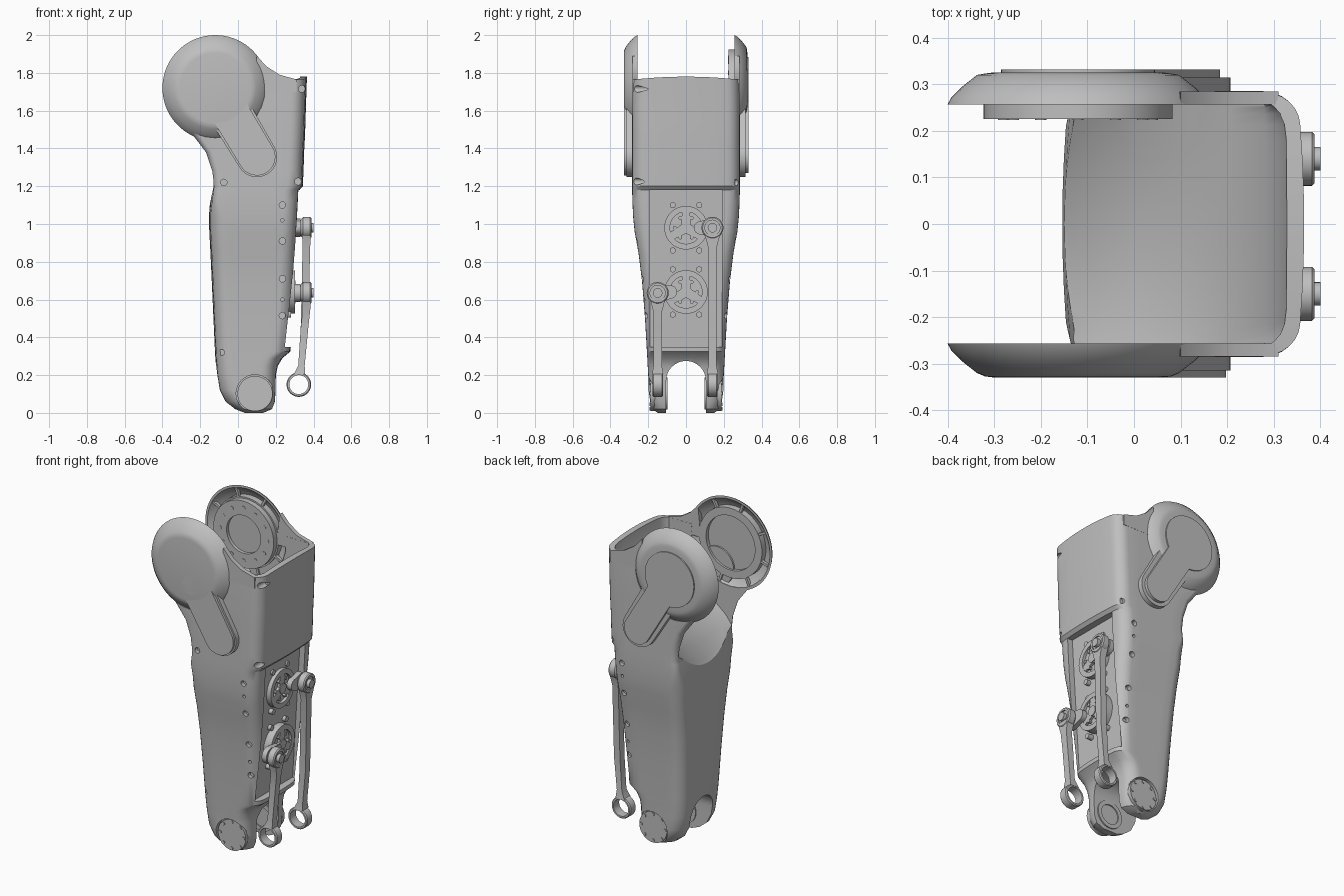
import bpy, bmesh
from math import sin, cos, pi, atan2, acos, hypot

old = bpy.data.objects.get("Cube")
if old:
    bpy.data.objects.remove(old)

grey = bpy.data.materials.new("mid grey")
grey.use_nodes = True
grey.diffuse_color = (0.52, 0.52, 0.52, 1)
grey.node_tree.nodes["Principled BSDF"].inputs["Base Color"].default_value = grey.diffuse_color


def build(name, verts, faces):
    bm = bmesh.new()
    vs = [bm.verts.new(v) for v in verts]
    for f in faces:
        bm.faces.new([vs[i] for i in f])
    bmesh.ops.remove_doubles(bm, verts=bm.verts, dist=1e-5)
    bmesh.ops.recalc_face_normals(bm, faces=bm.faces)
    mesh = bpy.data.meshes.new(name)
    bm.to_mesh(mesh)
    bm.free()
    mesh.materials.append(grey)
    ob = bpy.data.objects.new(name, mesh)
    bpy.context.collection.objects.link(ob)
    return ob


def place(axis, u, v, t):
    """u, v lie in the plane seen along the axis, t runs along it."""
    return (t, u, v) if axis == "x" else (u, t, v)


def skin(name, rings, caps=True, loop=False):
    n, m = len(rings[0]), len(rings)
    faces = [(i * n + j, i * n + (j + 1) % n, (i + 1) % m * n + (j + 1) % n, (i + 1) % m * n + j)
             for i in range(m if loop else m - 1) for j in range(n)]
    if caps:
        faces += [tuple(range(n)), tuple(range((m - 1) * n, m * n))]
    return build(name, [p for r in rings for p in r], faces)


def lathe(name, axis, centre, profile, loop=False, steps=48):
    """Turned part; a profile that is not a loop is closed by flat end discs."""
    rings = [[place(axis, centre[0] + r * cos(2 * pi * k / steps), centre[1] + r * sin(2 * pi * k / steps), t)
              for k in range(steps)] for r, t in profile]
    return skin(name, rings, not loop, loop)


def cylinder(name, axis, centre, r, a, b, steps=32):
    return lathe(name, axis, centre, [(r, a), (r, b)], steps=steps)


def prism(name, axis, pts, a, b):
    return skin(name, [[place(axis, u, v, t) for u, v in pts] for t in (a, b)])


def capsule(name, axis, p, q, rp, rq, a, b):
    """Plate with two round ends, of different radius if wanted."""
    base = atan2(q[1] - p[1], q[0] - p[0])
    half = acos((rp - rq) / hypot(q[0] - p[0], q[1] - p[1]))
    pts = []
    for c, r, start, sweep in ((q, rq, base - half, 2 * half), (p, rp, base + half, 2 * pi - 2 * half)):
        for k in range(17):
            ang = start + sweep * k / 16
            pts.append((c[0] + r * cos(ang), c[1] + r * sin(ang)))
    return prism(name, axis, pts, a, b)


def join(name, parts):
    bpy.ops.object.select_all(action="DESELECT")
    for p in parts:
        p.select_set(True)
    bpy.context.view_layer.objects.active = parts[0]
    bpy.ops.object.join()
    parts[0].name = name
    return parts[0]


def cut(target, cutter):
    mod = target.modifiers.new("cut", "BOOLEAN")
    mod.operation, mod.object, mod.solver = "DIFFERENCE", cutter, "EXACT"
    bpy.context.view_layer.objects.active = target
    bpy.ops.object.modifier_apply(modifier=mod.name)
    bpy.data.objects.remove(cutter)


# Leg housing: rounded sections given as height, back edge, front edge, half width
SECTIONS = [(0, .03, .14, .15), (.02, -.02, .185, .178), (.06, -.07, .2, .192), (.12, -.1, .203, .198),
            (.2, -.113, .204, .2), (.25, -.117, .213, .203), (.29, -.12, .235, .205), (.325, -.122, .278, .207),
            (.5, -.13, .288, .217), (.7, -.139, .3, .233), (.85, -.146, .308, .252), (.96, -.152, .314, .272),
            (1.04, -.154, .319, .28), (1.12, -.148, .323, .284), (1.18, -.14, .326, .285), (1.2, -.138, .343, .285),
            (1.28, -.148, .347, .285), (1.38, -.182, .35, .285), (1.47, -.25, .355, .285),
            (1.54, -.33, .357, .285), (1.72, -.34, .363, .283), (1.8, -.33, .366, .28)]


def section(z, x0, x1, w):
    bulge = .014
    x0, x1 = x0 + bulge, x1 - bulge
    room = .45 * (x1 - x0)
    rb, rf = min(.07 if z < 1.1 else .035, room), min(.065, room)
    corners = [(x1 - rf, w - rf, rf, 0), (x0 + rb, w - rb, rb, 1), (x0 + rb, rb - w, rb, 2), (x1 - rf, rf - w, rf, 3)]
    pts = [(cx + r * cos((q + k / 6) * pi / 2), cy + r * sin((q + k / 6) * pi / 2))
           for cx, cy, r, q in corners for k in range(7)]
    full = []
    for i, a in enumerate(pts):
        b = pts[(i + 1) % len(pts)]
        n = 6 if i % 7 == 6 else 1
        full += [(a[0] + (b[0] - a[0]) * k / n, a[1] + (b[1] - a[1]) * k / n) for k in range(n)]
    return [(x + bulge * (1 - (y / w) ** 2) * (2 * (x - x0) / (x1 - x0) - 1), y, z) for x, y in full]


def half_width(z):
    for a, b in zip(SECTIONS, SECTIONS[1:]):
        if a[0] <= z <= b[0]:
            return a[3] + (b[3] - a[3]) * (z - a[0]) / (b[0] - a[0])


HUB, ARM_END, ANKLE = (-.12, 1.72), (.1, 1.355), (.09, .102)
housing = skin("leg_housing", [section(*s) for s in SECTIONS])

# Crowned top edge
crown = [(.3 * k / 8, 1.78 - .018 * (k / 8) ** 2) for k in range(-8, 9)]
cut(housing, prism("crown_cutter", "x", [(-.3, 2)] + crown + [(.3, 2)], -.6, .6))

# Hip gap: scooped floor that dips in the middle, with rounded inner corners
scoop = [(-.6, 1.06), (-.17, 1.07), (-.135, 1.12), (-.09, 1.2), (0, 1.3), (.12, 1.4), (.21, 1.5),
         (.28, 1.6), (.315, 1.7), (.328, 1.78), (.328, 2.2), (-.6, 2.2)]
rings = []
for k in range(17):
    t = -cos(pi * k / 16)
    rings.append([(min(x, .33 - .035 * t ** 10), .256 * t, z + .1 * t * t * max(0, (1.5 - z) / .4))
                  for x, z in scoop])
cut(housing, skin("gap_cutter", rings))

# Hub bore, ankle fork and motor bay
cut(housing, cylinder("bore_cutter", "y", HUB, .264, -.4, .4))
arch = [(.105 * cos(pi * k / 16), .17 + .105 * sin(pi * k / 16)) for k in range(17)]
cut(housing, prism("fork_cutter", "x", [(.105, -.1)] + arch + [(-.105, -.1)], -.5, .5))
bay = [(.235, .35), (.285, 1.18), (.5, 1.18), (.5, .35)]
cut(housing, prism("bay_cutter", "y", bay, -.19, .19))

# Screw holes and round ankle seats
holes = []
for s in (-1, 1):
    spots = [(.235, z, .017) for z in (1.1, .91, .71, .515)] + [(.235, 1.02, .009), (.235, .6, .009)]
    spots += [(-.075, 1.22, .017), (-.088, .32, .017)] if s < 0 else [(.315, 1.22, .017)]
    for x, z, r in spots:
        holes.append(cylinder("hole", "y", (x, z), r, s * (half_width(z) - .025), s * .4, 16))
    holes.append(cylinder("hole", "y", ANKLE, .1, s * .172, s * .4))
for x, z in ((.318, 1.225), (.338, 1.715)):
    holes.append(cylinder("hole", "y", (x, z), .018, -.2, -.4, 16))
cut(housing, join("hole_cutters", holes))

for s, side, top in ((-1, "front", .329), (1, "rear", .325)):
    # Hip cup, open toward the inside
    cup = [(.185, top), (.2, top - .002), (.217, .32), (.25, .294), (.272, .272), (.28, .257), (.266, .257),
           (.24, .283), (.212, .295), (.212, .257), (.165, .257), (.165, .28)]
    lathe(side + "_hip_cup", "y", HUB, [(r, s * t) for r, t in cup], steps=72)
    ribs = []
    for k in range(8):
        c, d = cos(k * pi / 4 + .3), sin(k * pi / 4 + .3)
        pts = [(HUB[0] + r * c - w * d, HUB[1] + r * d + w * c)
               for r, w in ((.205, -.007), (.262, -.007), (.262, .007), (.205, .007))]
        ribs.append(prism("rib", "y", pts, s * .26, s * .279))
    join(side + "_cup_ribs", ribs)
    # Raised arm below the cup
    capsule(side + "_arm_base", "y", (-.02, 1.555), ARM_END, .112, .107, s * .27, s * .314)
    # Web between cup and top edge
    web = [(.08, 1.7), (.31, 1.7), (.31, 1.765), (.22, 1.79), (.15, 1.835), (.1, 1.89)]
    prism(side + "_top_web", "y", web, s * .257, s * .284)
    # Ankle bearing and its screws
    lathe(side + "_ankle_bearing", "y", ANKLE,
          [(r, s * t) for r, t in ((.06, .105), (.06, .098), (.085, .098), (.085, .12), (.093, .13), (.093, .188))])
    join(side + "_ankle_screws", [
        cylinder("screw", "y", (ANKLE[0] + .08 * cos(k * pi / 4), ANKLE[1] + .08 * sin(k * pi / 4)), .01,
                 s * .18, s * .193, 12) for k in range(8)])

# Arm covers, rear keyhole cover and hip flange
capsule("front_arm_cover", "y", (-.05, 1.605), ARM_END, .1, .098, -.3, -.329)
cylinder("rear_round_cover", "y", HUB, .165, .31, .332, 64)
capsule("rear_arm_cover", "y", (-.06, 1.62), ARM_END, .085, .085, .3, .332)
lathe("hip_flange", "y", HUB, [(.115, .245), (.115, .225), (.203, .225), (.203, .262)], steps=64)
join("hip_flange_bolts", [cylinder("bolt", "y", (HUB[0] + .16 * cos(k * pi / 6), HUB[1] + .16 * sin(k * pi / 6)),
                                   .012, .223, .23, 12) for k in range(12)])

# Motors, cranks and push rods
for name, z, y in (("upper", .98, .14), ("lower", .64, -.15)):
    face = [(.03, .305), (.03, .285), (.085, .285), (.085, .302), (.115, .302), (.115, .22)]
    lathe(name + "_motor", "x", (0, z), face)
    join(name + "_motor_spokes", [
        capsule("spoke", "x", (0, z), (.09 * cos(a), z + .09 * sin(a)), .028, .02, .27, .3)
        for a in (pi / 2, pi * 7 / 6, pi * 11 / 6)])
    screws = [cylinder("screw", "x", (dy, z + dz), .016, .22, .285 + .03 * (z - .8), 16)
              for dy in (-.07, .07) for dz in (-.12, .12)]
    screws += [cylinder("screw", "x", (.06 * cos(k * pi / 3), z + .06 * sin(k * pi / 3)), .01, .27, .304, 12)
               for k in range(6)]
    join(name + "_motor_screws", screws)
    # Crank
    pin = (y, z if y > 0 else z - .005)
    capsule(name + "_crank", "x", (y * .55, z), pin, .035, .048, .298, .33)
    eye = [(.035, .325), (.045, .335), (.058, .345), (.058, .382), (.052, .388), (.04, .388), (.04, .38),
           (.025, .38), (.025, .4)]
    lathe(name + "_rod_eye", "x", pin, eye)
    # Rod with flared ends
    path = [(.363, z - .03, .024, .042), (.362, z - .1, .02, .024), (.352, .45, .02, .022),
            (.336, .25, .017, .022), (.326, .205, .03, .03)]
    skin(name + "_push_rod", [[(x + i * hx, y + j * hy, h) for i, j in ((-1, -1), (1, -1), (1, 1), (-1, 1))]
                              for x, h, hx, hy in path])
    lathe(name + "_rod_ring", "y", (.322, .15),
          [(.05, y - .028), (.06, y - .028), (.065, y - .022), (.065, y + .022), (.06, y + .028), (.05, y + .028)],
          loop=True)

# Smooth shading with crisp edges
bpy.ops.object.select_all(action="SELECT")
for ob in bpy.context.selected_objects:
    if ob.type != "MESH":
        ob.select_set(False)
bpy.context.view_layer.objects.active = housing
bpy.ops.object.shade_smooth_by_angle(angle=pi / 6)
